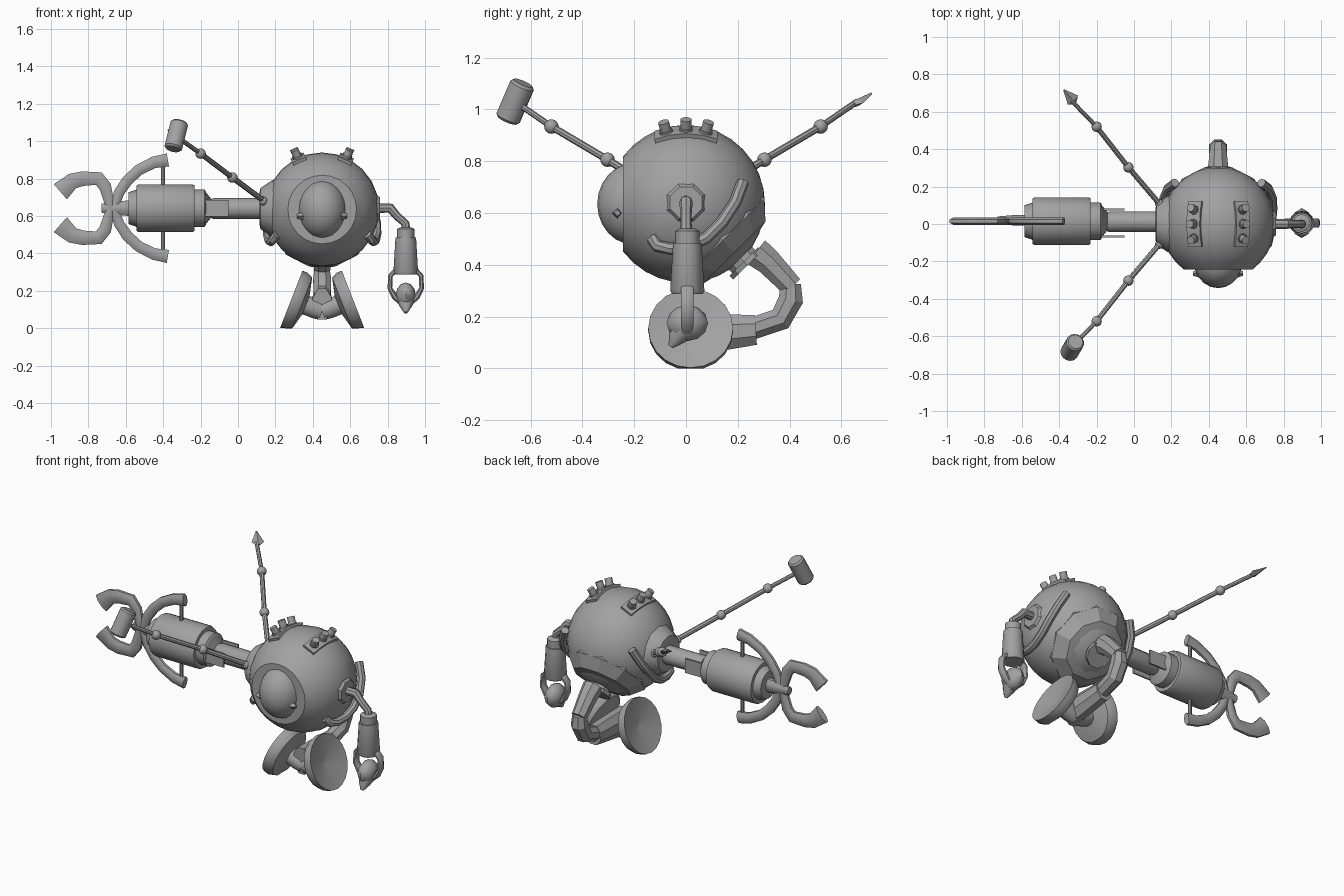
import bpy, bmesh, math
from mathutils import Vector as V

grey = bpy.data.materials.new("metal_grey")
grey.diffuse_color = (0.36, 0.36, 0.36, 1)
C = V((0.45, 0, 0.635))          # body centre
R = 0.305                        # body radius


def finish(name, bm, angle=40):
    bmesh.ops.recalc_face_normals(bm, faces=bm.faces)
    me = bpy.data.meshes.new(name)
    bm.to_mesh(me)
    bm.free()
    me.materials.append(grey)
    ob = bpy.data.objects.new(name, me)
    bpy.context.collection.objects.link(ob)
    bpy.ops.object.select_all(action='DESELECT')
    ob.select_set(True)
    bpy.context.view_layer.objects.active = ob
    bpy.ops.object.shade_smooth_by_angle(angle=math.radians(angle))
    return ob


def sweep(name, pts, radii, segs=10, ref=(0, 1, 0), axis=None, turn=0.0, angle=40):
    """Rings of given radius (or (along ref, across) pair) along a path, capped."""
    pts = [V(p) for p in pts]
    if not isinstance(radii, list):
        radii = [radii] * len(pts)
    bm, rings = bmesh.new(), []
    for i, (p, r) in enumerate(zip(pts, radii)):
        a, b = pts[max(i - 1, 0)], pts[min(i + 1, len(pts) - 1)]
        t = (V(axis) if axis else (p - a).normalized() + (b - p).normalized()).normalized()
        u = V(ref)
        u = (u - t * u.dot(t)).normalized()
        v = t.cross(u)
        ru, rv = r if isinstance(r, tuple) else (r, r)
        ang = [2 * math.pi * (k + turn) / segs for k in range(segs)]
        rings.append([bm.verts.new(p + u * ru * math.cos(w) + v * rv * math.sin(w)) for w in ang])
    for a, b in zip(rings, rings[1:]):
        for k in range(segs):
            n = (k + 1) % segs
            bm.faces.new((a[k], a[n], b[n], b[k]))
    bm.faces.new(rings[0])
    bm.faces.new(rings[-1])
    return finish(name, bm, angle)


def lathe(name, origin, axis, profile, segs=16, ref=(0, 1, 0), angle=40):
    """Turned solid: profile is (distance along axis, radius)."""
    d = V(axis).normalized()
    return sweep(name, [V(origin) + d * h for h, _ in profile], [r for _, r in profile],
                 segs, ref, d, 0, angle)


def ball(name, loc, scale, segs=16, rings=10):
    bm = bmesh.new()
    bmesh.ops.create_uvsphere(bm, u_segments=segs, v_segments=rings, radius=1)
    for v in bm.verts:
        v.co = V(loc) + V(a * b for a, b in zip(v.co, scale))
    return finish(name, bm, 60)


# body: ball with a flattened front that holds the eye dome
steps = [math.radians(a) for a in range(-53, 91, 11)] + [math.radians(89.5)]
lathe("body", C, (0, 1, 0), [(R * math.sin(a), R * math.cos(a)) for a in steps], 24, (0, 0, 1))
ball("eye", C + V((0, -0.2, 0)), (0.13, 0.143, 0.158), 20, 12)
for s in (-1, 1):
    lathe("eye_pin", (0.45 + s * 0.1, -0.265, 0.6), (s, 0, 0), [(0, 0.022), (0.034, 0.012)], 4)

# head lugs: two curved strips of stubby cylinders
for s in (-1, 1):
    out = V((s * 0.42, 0, 0.9)).normalized()
    arc = lambda deg, r: C + (out * math.cos(math.radians(deg)) + V((0, 1, 0)) * math.sin(math.radians(deg))) * r
    sweep("lug_strip", [arc(d, 0.298) for d in (-23, -12, 0, 12, 23)], [(0.028, 0.055)] * 5,
          4, out, turn=0.5, angle=20)
    for d in (-14, 0, 14):
        lathe("lug", C, arc(d, 1) - C, [(0.28, 0.027), (0.325, 0.027), (0.325, 0.022), (0.36, 0.022)],
              10, (1, 0, 0))

# pipes hugging both sides of the body
yz = [(0.22, 0.72), (0.19, 0.64), (0.14, 0.565), (0.08, 0.505), (0.01, 0.47),
      (-0.06, 0.462), (-0.11, 0.472), (-0.13, 0.5)]
for s in (-1, 1):
    path = [V((0.45 + s * math.sqrt(0.33 ** 2 - y * y - (z - C.z) ** 2), y, z)) for y, z in yz]
    path[-1].x -= s * 0.03
    sweep("side_pipe", path, 0.024, 8, (1, 0, 0))

# rear hull cone, neck and leg, in the plane x = 0.45
down = (0, 0.707, -0.707)
lathe("rear_hull", C, down, [(0.15, 0.24), (0.2, 0.24), (0.265, 0.178), (0.285, 0.085)], 10, (1, 0, 0), 25)
lathe("neck_collar", C, down, [(0.27, 0.066), (0.315, 0.066), (0.315, 0.082), (0.336, 0.082)], 10, (1, 0, 0), 25)
sweep("upper_leg", [(0.45, 0.27, 0.45), (0.45, 0.32, 0.41), (0.45, 0.41, 0.315)],
      [0.062, 0.055, 0.046], 8, (1, 0, 0), turn=0.5, angle=25)
sweep("knee", [(0.45, 0.405, 0.325), (0.45, 0.405, 0.265), (0.45, 0.365, 0.19), (0.45, 0.26, 0.155)],
      [0.042, 0.052, 0.05, 0.046], 8, (1, 0, 0), turn=0.5, angle=25)
sweep("lower_leg", [(0.45, 0.27, 0.148), (0.45, 0.15, 0.14), (0.45, -0.02, 0.13)],
      [(0.055, 0.062), (0.055, 0.075), (0.055, 0.09)], 8, (1, 0, 0), turn=0.5, angle=25)

# wheels: tilted dished discs, flattened where they touch the floor
for s in (-1, 1):
    axis = V((s, 0, 0.39)).normalized()
    wheel = lathe("wheel", (0.45 + s * 0.165, 0.018, 0.155), axis,
                  [(-0.085, 0.05), (-0.062, 0.148), (-0.03, 0.164), (0, 0.164), (-0.035, 0.004)], 20, (0, 1, 0), 30)
    for v in wheel.data.vertices:
        v.co.z = max(v.co.z, 0)
    lathe("wheel_axle", (0.45, 0.018, 0.09), axis, [(0, 0.05), (0.04, 0.055), (0.1, 0.055)], 10)

# weapon arm: shoulder collar, shaft, fork plates and drum
L = (-1, 0, 0)
lathe("arm_collar", (0.2, 0, 0.64), L, [(0, 0.155), (0.02, 0.15), (0.08, 0.11), (0.086, 0.08)], 12)
lathe("arm_shaft", (0.14, 0.012, 0.64), L, [(0, 0.056), (0.27, 0.056), (0.3, 0.045)], 12)
for y in (-0.066, 0.078):
    sweep("fork_plate", [(-0.05, y, 0.642), (-0.2, y, 0.642)], [(0.007, 0.062)] * 2, 4, turn=0.5, angle=20)
lathe("drum", (0, 0.015, 0.642), L,
      [(0.135, 0.04), (0.172, 0.085), (0.172, 0.09), (0.18, 0.1), (0.232, 0.1), (0.232, 0.122), (0.245, 0.128),
       (0.53, 0.128), (0.542, 0.122), (0.542, 0.1), (0.585, 0.085), (0.585, 0.04)], 20)
sweep("drum_nose", [(-0.57, 0.02, 0.642), (-0.64, 0.02, 0.642), (-0.73, 0.02, 0.642)],
      [(0.032, 0.046), (0.03, 0.04), (0.022, 0.026)], 8, turn=0.5)

# curved claws, mirrored above and below the drum axis
back = [(-0.375, 0.258, 0.038), (-0.45, 0.245, 0.034), (-0.53, 0.205, 0.032), (-0.59, 0.15, 0.032),
        (-0.635, 0.085, 0.03), (-0.665, 0, 0.026)]
front = [(-0.95, 0.088, 0.058), (-0.885, 0.145, 0.046), (-0.83, 0.158, 0.042), (-0.745, 0.158, 0.04),
         (-0.71, 0.115, 0.036), (-0.68, 0, 0.026)]
for s in (-1, 1):
    for name, shape in (("back_claw", back), ("front_claw", front)):
        sweep(name, [(x, 0.015, 0.642 + s * z) for x, z, _ in shape],
              [(0.022, w) for _, _, w in shape], 8, turn=0.5)
    lathe("claw_rod", (-0.4, 0.015, 0.642), (0, 0, s), [(0.1, 0.011), (0.25, 0.011)], 8)

# jointed poles: hammer to the front, arrow to the back
for s in (-1, 1):
    root, end = V((0.16, s * 0.08, 0.665)), V((-0.335, s * 0.66, 1.03))
    j1, j2 = V((-0.03, s * 0.303, 0.806)), V((-0.2, s * 0.52, 0.934))
    sweep("pole_lower", [root, j1], 0.015, 8)
    sweep("pole_middle", [j1, j2], 0.014, 8)
    sweep("pole_upper", [j2, end], 0.012, 8)
    ball("pole_root", root - V((0.025, -s * 0.03, -0.015)), (0.024,) * 3, 10, 6)
    for j in (j1, j2):
        ball("pole_joint", j, (0.028,) * 3, 12, 8)
lathe("hammer_head", (-0.33, -0.66, 1.03), (0.035, 0.06, 0.14),
      [(-0.08, 0.04), (-0.07, 0.049), (0.07, 0.049), (0.08, 0.04)], 14)
tip = V((-0.375, 0.717, 1.062))
run = (tip - V((-0.2, 0.52, 0.934))).normalized()
side = run.cross(V((0, 0, 1))).normalized()
sweep("arrow_head", [tip - run * 0.1, tip - run * 0.08, tip],
      [(0.014, 0.01), (0.036, 0.014), (0.004, 0.004)], 4, side, angle=20)

# gripper arm on the other side
lathe("shoulder", (0.7, 0, 0.64), (1, 0, 0), [(0, 0.085), (0.04, 0.08), (0.058, 0.066), (0.058, 0.03)], 8, (0, 1, 0.41), 25)
sweep("elbow", [(0.74, 0, 0.642), (0.815, 0, 0.642), (0.85, 0, 0.6), (0.895, 0, 0.56), (0.9, 0, 0.5)],
      [0.026, 0.026, 0.022, 0.022, 0.026], 8)
lathe("forearm", (0.897, 0.005, 0.54), (0, 0, -1),
      [(0, 0.03), (0.01, 0.047), (0.055, 0.047), (0.055, 0.055), (0.07, 0.056), (0.24, 0.066), (0.252, 0.06)], 12)
ball("grip_core", (0.897, 0.005, 0.175), (0.054, 0.08, 0.07), 8, 6)
lathe("grip_tip", (0.897, 0, 0.17), (0, -0.55, -0.8), [(0, 0.05), (0.06, 0.036), (0.105, 0.01)], 8)
for s in (-1, 1):
    sweep("finger", [(0.897 + s * x, 0.005, z) for x, z in
                     ((0.055, 0.31), (0.082, 0.28), (0.085, 0.215), (0.06, 0.17), (0.035, 0.14))],
          [(0.026, 0.014)] * 3 + [(0.026, 0.018), (0.02, 0.012)], 8, turn=0.5)
